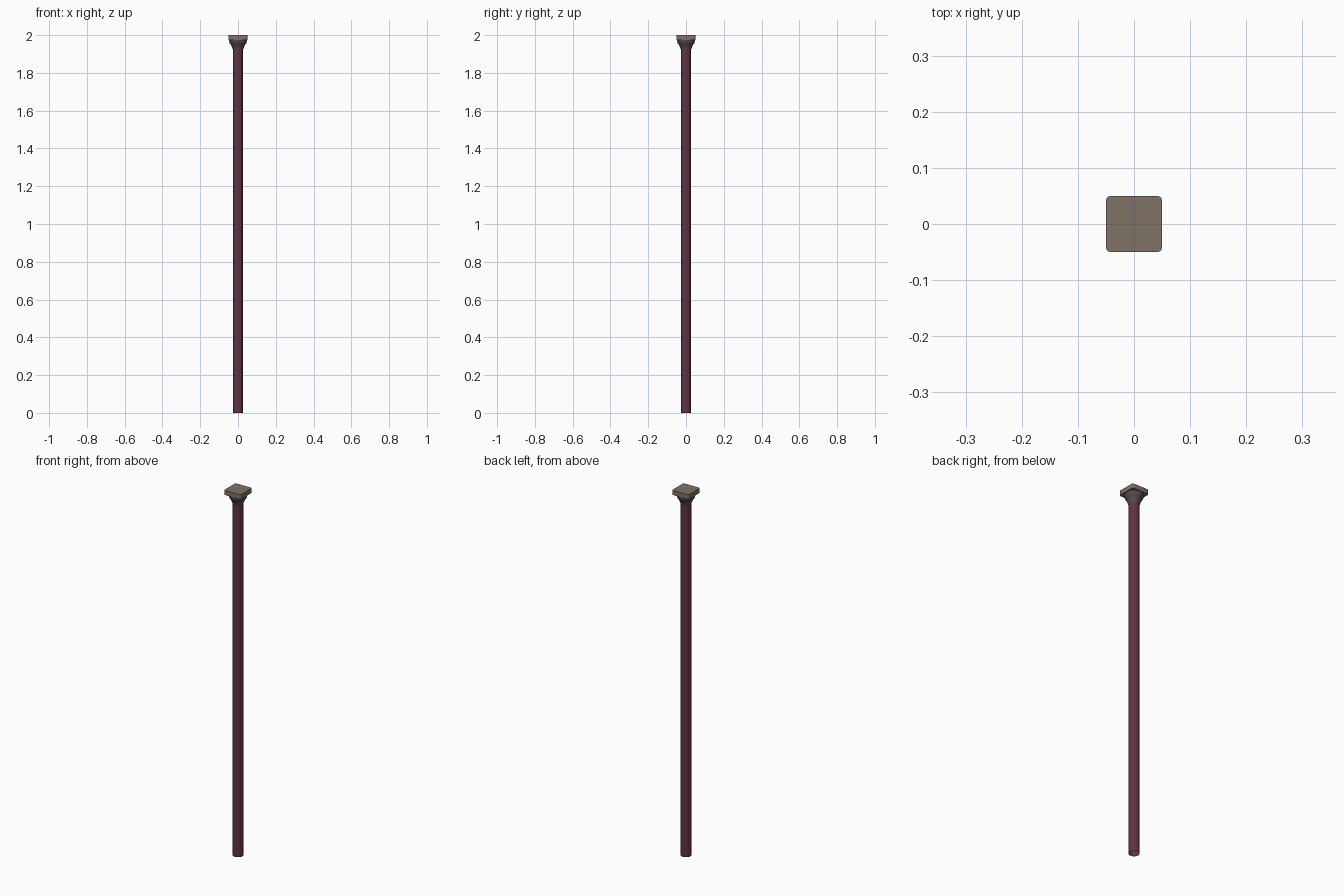
import bpy, bmesh, math

if "Cube" in bpy.data.objects:
    bpy.data.objects.remove(bpy.data.objects["Cube"])

def material(name, rgb):
    m = bpy.data.materials.new(name)
    lin = [((c / 255 + 0.055) / 1.055) ** 2.4 for c in rgb]
    m.diffuse_color = (*lin, 1)
    m.use_nodes = True
    m.node_tree.nodes["Principled BSDF"].inputs["Base Color"].default_value = m.diffuse_color
    return m

def finish(name, bm, mat):
    me = bpy.data.meshes.new(name)
    bm.to_mesh(me)
    bm.free()
    me.materials.append(mat)
    ob = bpy.data.objects.new(name, me)
    bpy.context.collection.objects.link(ob)
    bpy.ops.object.select_all(action='DESELECT')
    ob.select_set(True)
    bpy.context.view_layer.objects.active = ob
    bpy.ops.object.shade_smooth_by_angle(angle=math.radians(35))
    return ob

def lathe(name, profile, mat, n=32):
    """Open-ended stack of rings (radius, z), facing outwards."""
    bm = bmesh.new()
    rings = [[bm.verts.new((r * math.cos(2 * math.pi * i / n),
                            r * math.sin(2 * math.pi * i / n), z))
              for i in range(n)] for r, z in profile]
    for a, b in zip(rings, rings[1:]):
        for i in range(n):
            j = (i + 1) % n
            bm.faces.new((a[i], a[j], b[j], b[i]))
    return finish(name, bm, mat)

maroon = material("maroon", (98, 50, 68))
slate = material("dusky purple grey", (88, 72, 84))
stone = material("warm stone", (126, 114, 102))

# Long round shaft, open underneath
lathe("shaft", [(0.027, 0), (0.027, 1.925)], maroon)

# Flared capital with a small rounded lip, running into the plate
lathe("capital", [(0.027, 1.920), (0.029, 1.928), (0.032, 1.937), (0.036, 1.946),
                  (0.041, 1.953), (0.044, 1.957), (0.046, 1.964), (0.047, 1.971),
                  (0.047, 1.978)], slate)

# Square top plate with softened vertical corners
bm = bmesh.new()
bmesh.ops.create_cube(bm, size=1)
for v in bm.verts:
    v.co.x *= 0.1
    v.co.y *= 0.1
    v.co.z = 1.9875 + v.co.z * 0.025
upright = [e for e in bm.edges if abs(e.verts[0].co.z - e.verts[1].co.z) > 0.01]
bmesh.ops.bevel(bm, geom=upright, offset=0.008, segments=3, profile=0.5, affect='EDGES')
bmesh.ops.recalc_face_normals(bm, faces=bm.faces)
finish("top_plate", bm, stone)
